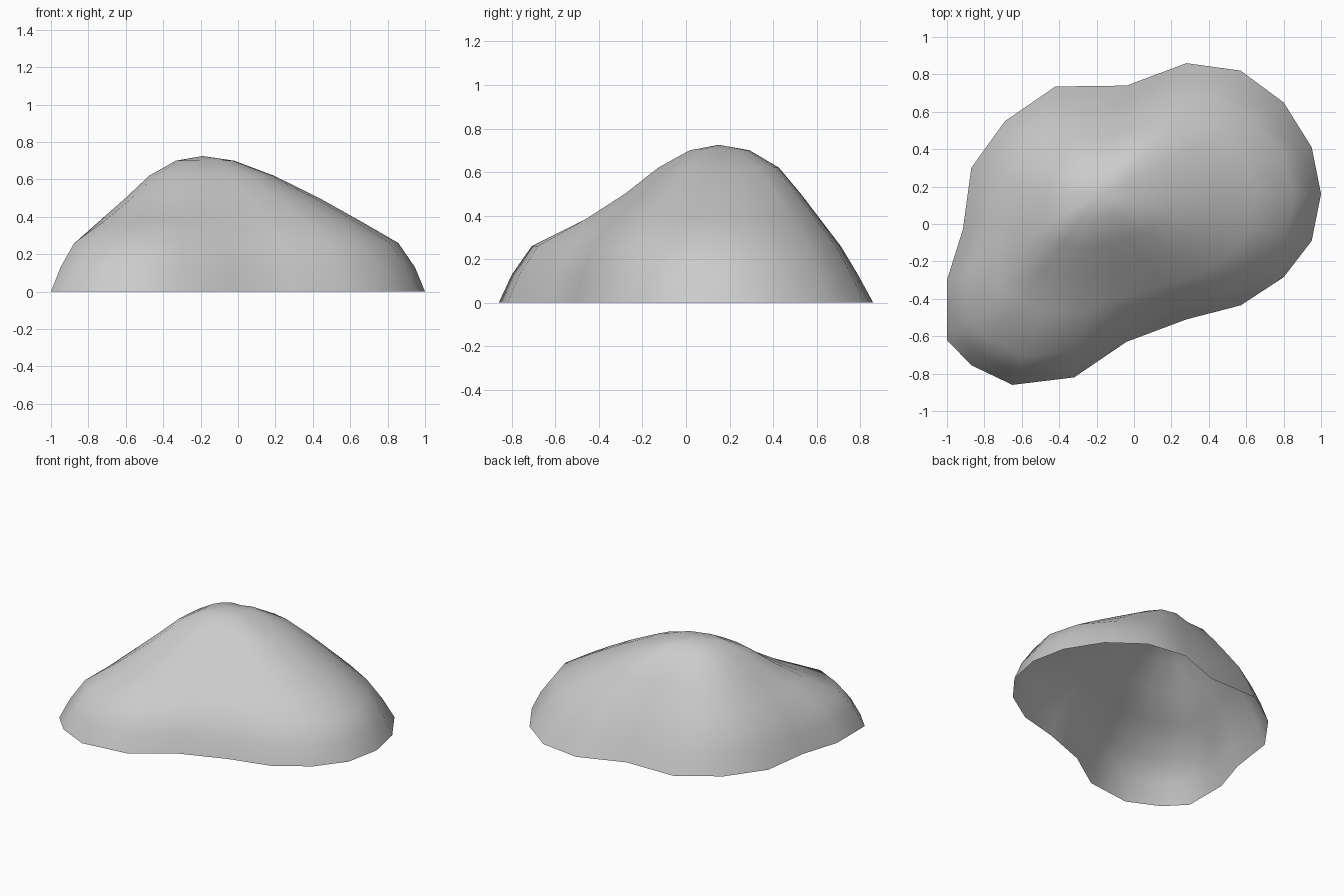
import bpy, bmesh, math

if "Cube" in bpy.data.objects:
    bpy.data.objects.remove(bpy.data.objects["Cube"])

# Ground outline, counter-clockwise from the right-hand side
outline = [(1.0, .16), (.95, .41), (.80, .65), (.57, .82), (.28, .86),
           (-.04, .74), (-.42, .735), (-.69, .55), (-.87, .30), (-.915, -.03),
           (-1.0, -.30), (-1.0, -.62), (-.87, -.755), (-.65, -.86), (-.32, -.82),
           (-.04, -.63), (.28, -.51), (.57, -.435), (.80, -.285), (.95, -.09)]
peak = (-.19, .15, .725)
heights = [0, .13, .26, .38, .50, .62, .70]

# Distance from the peak (0) to the outline (1) at each height, by outline index
slopes = {0: [1, .955, .88, .71, .53, .32, .14],    # right ridge
          4: [1, .90, .79, .67, .54, .40, .20],     # back
          8: [1, .93, .84, .72, .56, .40, .20],     # left
          13: [1, .94, .85, .61, .42, .27, .13],    # front-left lobe
          16: [1, .95, .87, .73, .52, .34, .16],    # front hollow
          20: [1, .955, .88, .71, .53, .32, .14]}


def slope(i, level):
    keys = sorted(slopes)
    for a, b in zip(keys, keys[1:]):
        if a <= i <= b:
            f = (1 - math.cos(math.pi * (i - a) / (b - a))) / 2
            return slopes[a][level] * (1 - f) + slopes[b][level] * f


# Contour rings joined into an open-bottomed boulder shell
bm = bmesh.new()
rings = []
for level, z in enumerate(heights):
    ring = []
    for i, (x, y) in enumerate(outline):
        t = slope(i, level)
        ring.append(bm.verts.new((peak[0] + (x - peak[0]) * t,
                                  peak[1] + (y - peak[1]) * t, z)))
    rings.append(ring)
top = bm.verts.new(peak)
n = len(outline)
for low, high in zip(rings, rings[1:]):
    for i in range(n):
        j = (i + 1) % n
        bm.faces.new((low[i], low[j], high[j], high[i]))
for i in range(n):
    bm.faces.new((rings[-1][i], rings[-1][(i + 1) % n], top))

# Soften the upper contours where the ridges meet the hollows
bmesh.ops.smooth_vert(bm, verts=[v for r in rings[3:6] for v in r], factor=.25,
                      use_axis_x=True, use_axis_y=True, use_axis_z=False)
for face in bm.faces:
    face.smooth = True
mesh = bpy.data.meshes.new("boulder")
bm.to_mesh(mesh)
bm.free()
boulder = bpy.data.objects.new("boulder", mesh)
bpy.context.collection.objects.link(boulder)
